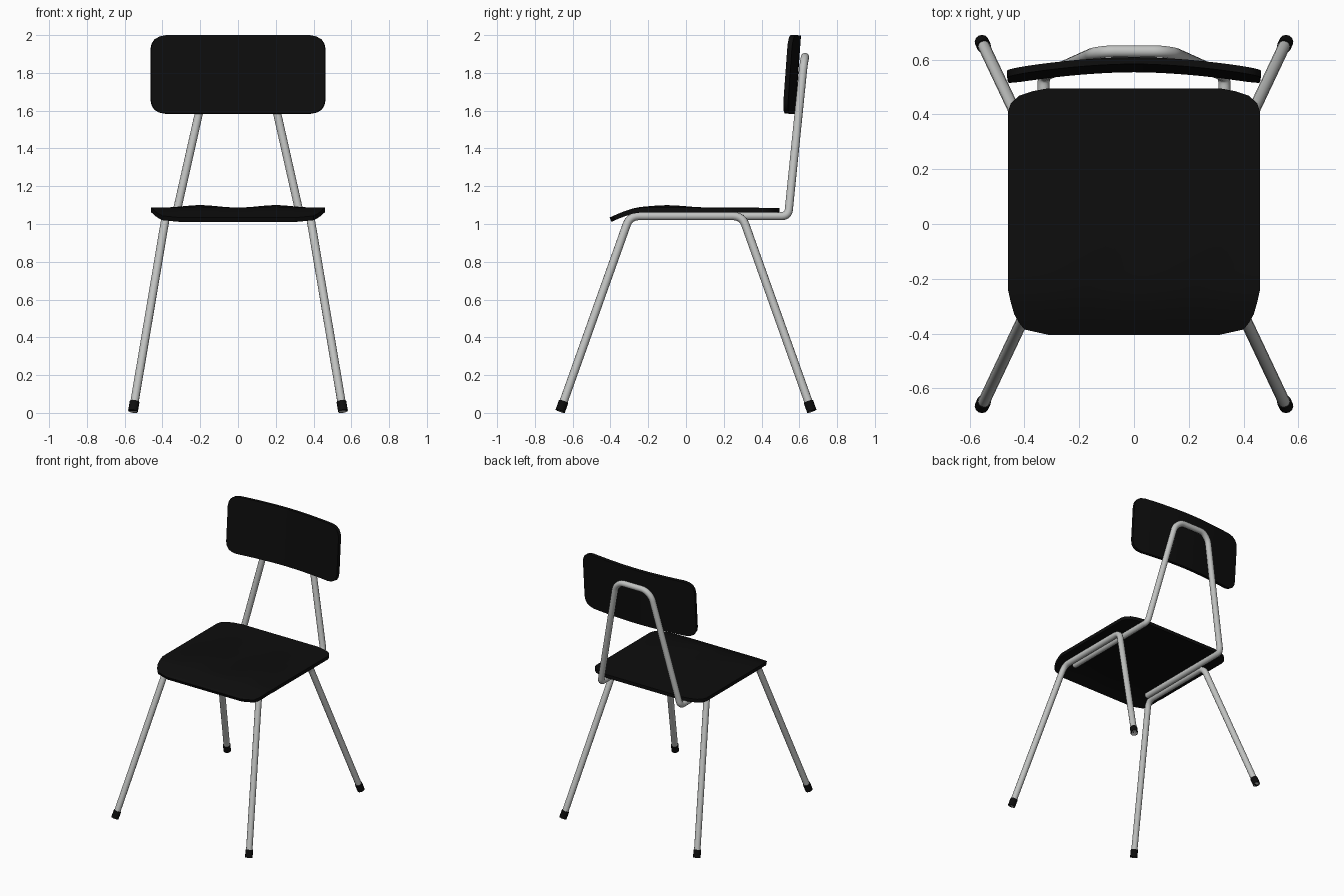
import bpy, math
from mathutils import Vector

if "Cube" in bpy.data.objects:
    bpy.data.objects.remove(bpy.data.objects["Cube"])


def material(name, rgb):
    m = bpy.data.materials.new(name)
    m.diffuse_color = (*rgb, 1)
    m.use_nodes = True
    m.node_tree.nodes["Principled BSDF"].inputs["Base Color"].default_value = m.diffuse_color
    return m


BLACK = material("black", (0.004, 0.004, 0.004))
STEEL = material("light grey metal", (0.53, 0.54, 0.53))


def select(ob):
    bpy.ops.object.select_all(action='DESELECT')
    ob.select_set(True)
    bpy.context.view_layer.objects.active = ob


def fillet(pts, dist):
    """Round the inner corners of a path; dist is the setback per corner."""
    pts = [Vector(p) for p in pts]
    out = [pts[0]]
    for a, b, c, d in zip(pts, pts[1:], pts[2:], dist):
        p, q = b + (a - b).normalized() * d, b + (c - b).normalized() * d
        for i in range(6):
            t = i / 5
            out.append(p * (1 - t) ** 2 + b * 2 * t * (1 - t) + q * t * t)
    return out + [pts[-1]]


def tube(name, pts, radius, mat):
    cu = bpy.data.curves.new(name, 'CURVE')
    cu.dimensions = '3D'
    cu.bevel_depth = radius
    cu.bevel_resolution = 4
    cu.use_fill_caps = True
    sp = cu.splines.new('POLY')
    sp.points.add(len(pts) - 1)
    for s, p in zip(sp.points, pts):
        s.co = (*p, 1)
    ob = bpy.data.objects.new(name, cu)
    bpy.context.collection.objects.link(ob)
    select(ob)
    bpy.ops.object.convert(target='MESH')
    ob = bpy.context.object
    ob.data.materials.clear()
    ob.data.materials.append(mat)
    bpy.ops.object.shade_smooth_by_angle(angle=math.radians(40))


def sheet(name, rows, place, thick, cols=24):
    """Curved panel: rows are (position, half width); place maps to 3D."""
    verts = [place((2 * i / cols - 1) * w, v) for v, w in rows for i in range(cols + 1)]
    n = cols + 1
    faces = [(a, a + 1, a + 1 + n, a + n)
             for r in range(len(rows) - 1) for a in range(r * n, r * n + cols)]
    me = bpy.data.meshes.new(name)
    me.from_pydata(verts, [], faces)
    me.materials.append(BLACK)
    ob = bpy.data.objects.new(name, me)
    bpy.context.collection.objects.link(ob)
    select(ob)
    mod = ob.modifiers.new("thickness", 'SOLIDIFY')
    mod.thickness = thick
    mod.offset = -1
    bpy.ops.object.modifier_apply(modifier=mod.name)
    bpy.ops.object.shade_smooth_by_angle(angle=math.radians(35))


# Seat: rolled-down front edge and two soft thigh bumps
def seat_point(x, y):
    z = 1.086 - 0.052 * min(1, max(0, (-0.25 - y) / 0.155)) ** 1.4
    z += 0.014 * math.exp(-((abs(x) - 0.2) / 0.12) ** 2 - ((y + 0.1) / 0.13) ** 2)
    return x, y, z


seat_rows = [(-0.405, 0.31), (-0.385, 0.40), (-0.36, 0.42), (-0.33, 0.437), (-0.285, 0.45),
             (-0.24, 0.46), (-0.17, 0.46), (-0.1, 0.46), (-0.03, 0.46), (0.05, 0.46),
             (0.15, 0.46), (0.41, 0.46), (0.44, 0.45), (0.468, 0.42), (0.485, 0.37), (0.495, 0.315)]
sheet("seat", seat_rows, seat_point, 0.025)


# Backrest: rounded panel, leaning back and wrapping forward at the sides
def back_point(x, z):
    y = 0.554 + 0.03 * (z - 1.585) / 0.415 - 0.043 * (abs(x) / 0.46) ** 1.8
    return x, y, z


corner = [(0, 0.08), (0.007, 0.045), (0.022, 0.02), (0.045, 0.006), (0.075, 0)]
back_rows = [(1.585 + h, 0.46 - d) for h, d in corner]
back_rows += [(2.0 - h, 0.46 - d) for h, d in reversed(corner)]
sheet("backrest", back_rows, back_point, 0.025)

# Leg frames (front leg, seat rail, back leg in one tube) with rubber feet
for s, side in ((-1, "left"), (1, "right")):
    feet = [Vector((s * 0.556, y, 0.009)) for y in (-0.666, 0.666)]
    tops = [Vector((s * 0.382, y, 1.042)) for y in (-0.298, 0.298)]
    tube(side + "_leg_frame", fillet([feet[0], tops[0], tops[1], feet[1]], [0.05, 0.05]),
         0.022, STEEL)
    for f, t, end in zip(feet, tops, ("front", "back")):
        tube(f"{side}_{end}_foot", [f, f + (t - f).normalized() * 0.055], 0.026, BLACK)

# Back support: one tube from under the seat, up and over behind the backrest
half = [(0.33, -0.25, 1.042), (0.33, 0.541, 1.042), (0.15, 0.622, 1.84), (0.10, 0.63, 1.884)]
path = half + [(-x, y, z) for x, y, z in reversed(half)]
tube("back_support", fillet(path, [0.035, 0.03, 0.03, 0.03, 0.03, 0.035]), 0.022, STEEL)
